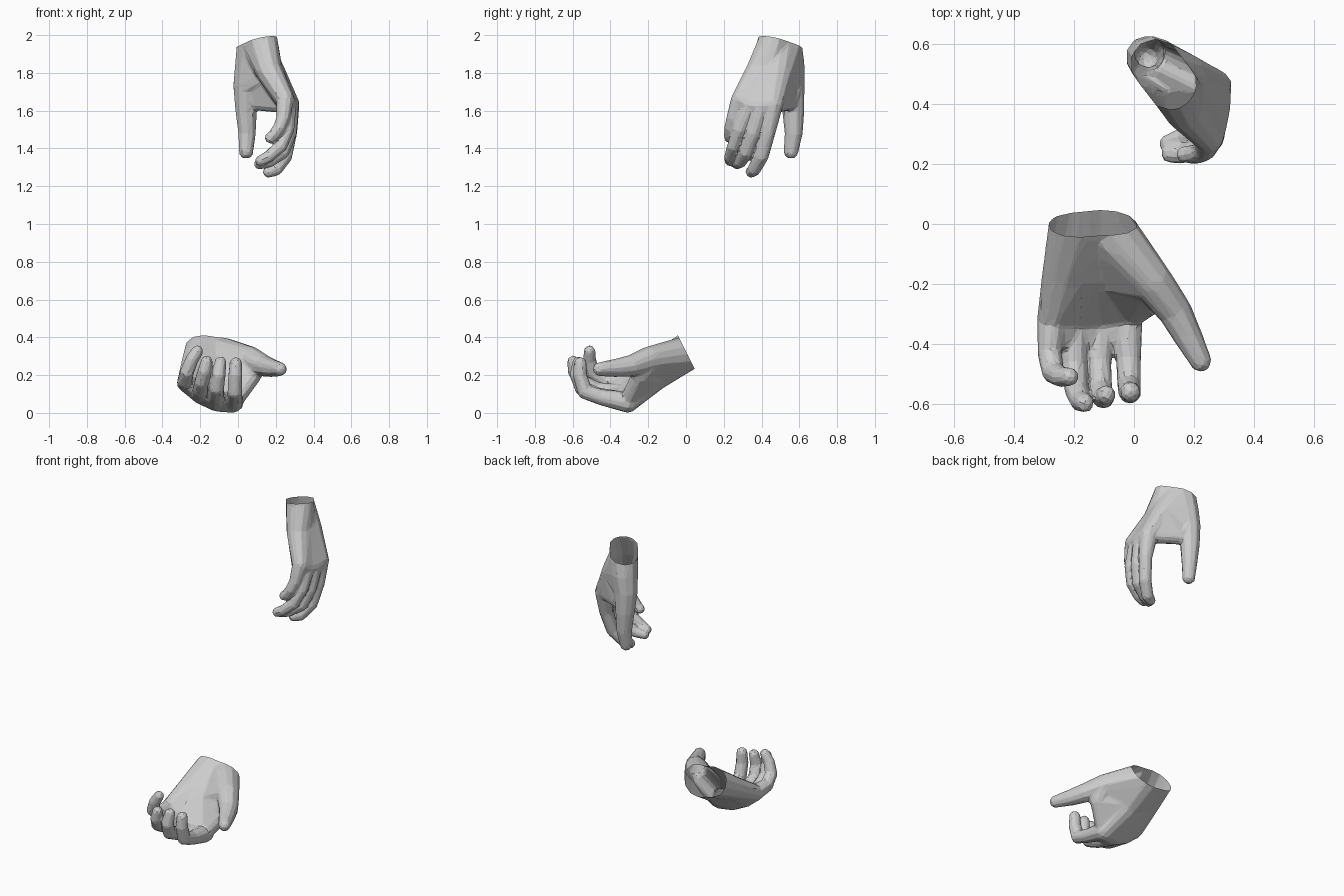
import bpy, bmesh
from mathutils import Vector

if "Cube" in bpy.data.objects:
    bpy.data.objects.remove(bpy.data.objects["Cube"])

def mix(a, b, t, r=None):
    p = [a[i] + (b[i] - a[i]) * t for i in range(4)]
    if r:
        p[3] = r
    return tuple(p)

def hull(bm, balls):
    """Convex skin around balls given as (x, y, z, radius)."""
    tmp = bmesh.new()
    for x, y, z, r in balls:
        ball = bmesh.new()
        bmesh.ops.create_icosphere(ball, subdivisions=2, radius=r + .003)
        for v in ball.verts:
            tmp.verts.new(v.co + Vector((x, y, z)))
        ball.free()
    bmesh.ops.convex_hull(tmp, input=tmp.verts[:])
    bmesh.ops.delete(tmp, geom=[v for v in tmp.verts if not v.link_faces], context='VERTS')
    bmesh.ops.recalc_face_normals(tmp, faces=tmp.faces[:])
    new = {v: bm.verts.new(v.co) for v in tmp.verts}
    for f in tmp.faces:
        bm.faces.new([new[v] for v in f.verts])
    tmp.free()

def make_hand(name, wrist, heel, fingers, thumb, cut, normal, web, split):
    """wrist/heel: balls on the little-finger side and the index side."""
    bm = bmesh.new()
    n = Vector(normal).normalized()
    rays = []
    for i, f in enumerate(fingers):
        t = i / 3
        w = mix(wrist[0], wrist[1], t)
        tail = tuple(Vector(w[:3]) + n * 0.12) + (w[3],)
        rays.append([tail, w, mix(heel[0], heel[1], t), f[0],
                     mix(f[0], f[1], split, f[1][3] * .8)])
    # palm panels between neighbouring rays
    for a, b in zip(rays, rays[1:]):
        for k in range(4):
            hull(bm, [a[k], a[k + 1], b[k], b[k + 1]])
    # fingers and thumb as tapered capsules
    for f in fingers + [thumb]:
        for a, b in zip(f, f[1:]):
            hull(bm, [a, b])
    # thumb ball and web
    hull(bm, [rays[3][1], rays[3][2], thumb[0], thumb[1]])
    knuckle = mix(fingers[3][0], fingers[3][1], 0, .042)
    hull(bm, [rays[3][2], knuckle, mix(thumb[1], thumb[1], 0, .05), web])
    hull(bm, [web, thumb[1], mix(thumb[1], thumb[2], .7, .042)])
    me = bpy.data.meshes.new(name)
    bm.to_mesh(me)
    bm.free()
    ob = bpy.data.objects.new(name, me)
    bpy.context.collection.objects.link(ob)
    # fuse the parts, relax, and reduce to low-poly facets
    m = ob.modifiers.new("fuse", 'REMESH')
    m.mode, m.voxel_size = 'VOXEL', 0.007
    m = ob.modifiers.new("relax", 'SMOOTH')
    m.factor, m.iterations = 0.5, 4
    m = ob.modifiers.new("facet", 'DECIMATE')
    m.ratio = 0.035
    ev = ob.evaluated_get(bpy.context.evaluated_depsgraph_get())
    res = bpy.data.meshes.new_from_object(ev)
    ob.modifiers.clear()
    # open wrist end
    bm = bmesh.new()
    bm.from_mesh(res)
    bmesh.ops.bisect_plane(bm, geom=bm.verts[:] + bm.edges[:] + bm.faces[:],
                           plane_co=cut, plane_no=n, clear_outer=True)
    for f in bm.faces:
        f.smooth = False
    bm.to_mesh(res)
    bm.free()
    ob.data = res
    return ob

# lower hand, palm up with curled fingers (little finger first)
make_hand(
    "lower_hand",
    wrist=[(-.195, .0, .333, .088), (-.10, .005, .315, .09)],
    heel=[(-.24, -.17, .24, .065), (-.09, -.16, .195, .073)],
    fingers=[
        [(-.275, -.325, .16, .047), (-.282, -.43, .17, .038), (-.27, -.495, .215, .035),
         (-.245, -.51, .28, .032), (-.215, -.51, .327, .028)],
        [(-.2, -.33, .1, .048), (-.2, -.47, .12, .04), (-.192, -.555, .165, .037),
         (-.178, -.59, .22, .034), (-.165, -.597, .272, .029)],
        [(-.115, -.325, .06, .05), (-.117, -.46, .09, .04), (-.112, -.55, .13, .037),
         (-.102, -.58, .2, .034), (-.093, -.57, .268, .029)],
        [(-.025, -.31, .056, .053), (-.018, -.45, .083, .04), (-.016, -.535, .113, .038),
         (-.014, -.562, .2, .035), (-.012, -.56, .262, .031)]],
    thumb=[(-.06, -.06, .31, .08), (.06, -.19, .285, .067), (.135, -.29, .25, .055),
           (.182, -.38, .237, .045), (.222, -.457, .232, .034)],
    cut=(-.148, 0, .325), normal=(0, .89, .45), web=(.07, -.245, .19, .045), split=.5)

# upper hand, hanging down with relaxed fingers (little finger first)
make_hand(
    "upper_hand",
    wrist=[(.13, .46, 1.95, .083), (.075, .53, 1.94, .083)],
    heel=[(.165, .385, 1.81, .067), (.175, .49, 1.80, .073)],
    fingers=[
        [(.25, .285, 1.66, .045), (.24, .25, 1.56, .034), (.22, .236, 1.51, .031),
         (.19, .232, 1.47, .028), (.17, .232, 1.455, .026)],
        [(.262, .335, 1.63, .046), (.262, .282, 1.5, .035), (.225, .25, 1.41, .032),
         (.16, .234, 1.355, .029), (.12, .234, 1.335, .027)],
        [(.27, .395, 1.62, .05), (.272, .355, 1.48, .037), (.237, .32, 1.38, .034),
         (.165, .29, 1.33, .03), (.112, .268, 1.318, .026)],
        [(.272, .46, 1.63, .052), (.275, .435, 1.49, .038), (.25, .4, 1.36, .036),
         (.2, .362, 1.29, .033), (.162, .345, 1.276, .028)]],
    thumb=[(.06, .55, 1.84, .075), (.042, .558, 1.73, .067), (.043, .568, 1.6, .056),
           (.048, .57, 1.48, .045), (.043, .556, 1.383, .036)],
    cut=(.1, .5, 1.96), normal=(-.2, .2, 1), web=(.1, .545, 1.645, .042), split=.25)
